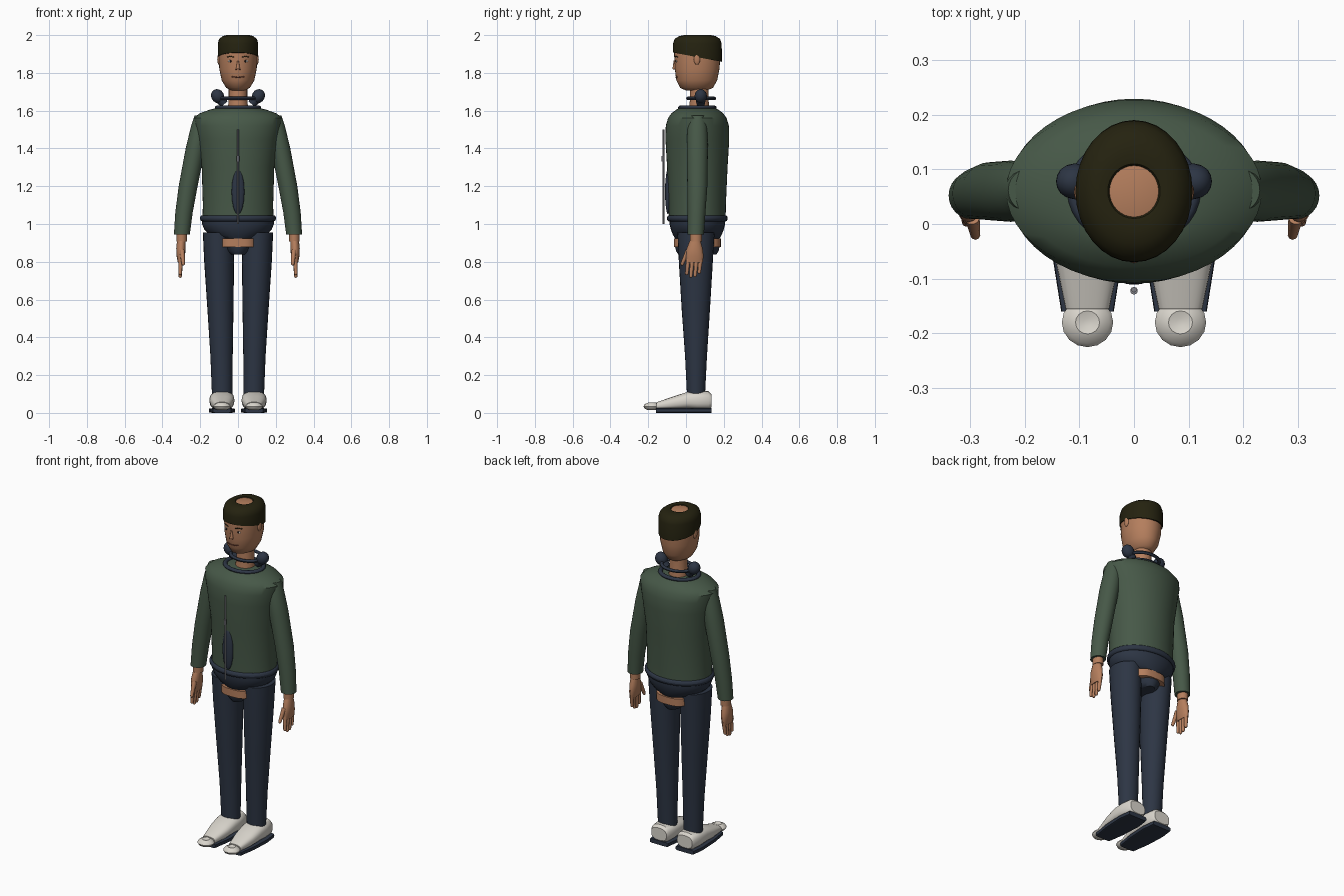
import bpy, bmesh, math
from mathutils import Vector

cube = bpy.data.objects.get("Cube")
if cube:
    bpy.data.objects.remove(cube)


def material(name, r, g, b):
    m = bpy.data.materials.new(name)
    m.use_nodes = True
    m.diffuse_color = (r, g, b, 1)
    m.node_tree.nodes["Principled BSDF"].inputs["Base Color"].default_value = (r, g, b, 1)
    return m


GREEN = material("sweater green", .062, .098, .064)
NAVY = material("trouser navy", .026, .036, .058)
SKIN = material("warm skin", .46, .21, .11)
HAIR = material("dark hair", .018, .016, .005)
WHITE = material("shoe white", .70, .67, .61)
METAL = material("zip grey", .22, .22, .24)
BLACK = material("eye black", .01, .008, .008)
LIP = material("lip brown", .16, .05, .03)


def finish(name, bm, mat, angle=40):
    bmesh.ops.recalc_face_normals(bm, faces=bm.faces)
    me = bpy.data.meshes.new(name)
    bm.to_mesh(me)
    bm.free()
    me.materials.append(mat)
    ob = bpy.data.objects.new(name, me)
    bpy.context.collection.objects.link(ob)
    bpy.ops.object.select_all(action='DESELECT')
    ob.select_set(True)
    bpy.context.view_layer.objects.active = ob
    bpy.ops.object.shade_smooth_by_angle(angle=math.radians(angle))
    return ob


def loft(name, rings, mat, n=32, power=2, axis='z', cap=True, shape=None):
    """Skin elliptical rings (x, y, z, r1, r2); rings lie across the given axis."""
    bm = bmesh.new()
    loops = []
    for x, y, z, a, b in rings:
        loop = []
        for i in range(n):
            t = math.tau * i / n
            c, s = math.cos(t), math.sin(t)
            u = a * math.copysign(abs(c) ** (2 / power), c)
            v = b * math.copysign(abs(s) ** (2 / power), s)
            co = (x + u, y + v, z) if axis == 'z' else (x + u, y, z + v)
            loop.append(bm.verts.new(shape(Vector(co)) if shape else co))
        loops.append(loop)
    for p, q in zip(loops, loops[1:]):
        for i in range(n):
            j = (i + 1) % n
            bm.faces.new((p[i], p[j], q[j], q[i]))
    if cap:
        bm.faces.new(loops[0])
        bm.faces.new(loops[-1])
    return finish(name, bm, mat)


def ball(name, centre, radii, mat, n=16, tilt=0):
    bm = bmesh.new()
    bmesh.ops.create_uvsphere(bm, u_segments=n, v_segments=max(6, n // 2), radius=1)
    ob = finish(name, bm, mat, 60)
    ob.location, ob.scale, ob.rotation_euler.y = centre, radii, tilt
    return ob


def rod(name, a, b, r1, r2, mat, n=10):
    a, b = Vector(a), Vector(b)
    bm = bmesh.new()
    bmesh.ops.create_cone(bm, cap_ends=True, segments=n, radius1=r1, radius2=r2, depth=(b - a).length)
    ob = finish(name, bm, mat)
    ob.location = (a + b) / 2
    ob.rotation_euler = (b - a).to_track_quat('Z', 'Y').to_euler()
    return ob


def band(name, y, z, rx, ry, tube, height, mat):
    """Closed elliptical ring with a round section."""
    profile = []
    for i in range(13):
        t = math.tau * i / 12
        c = tube * math.cos(t)
        profile.append((0, y, z + height * math.sin(t), rx + c, ry + c))
    return loft(name, profile, mat, cap=False)


# Torso, collar and hem
CY = .06
torso = [(1.03, .188, .15), (1.1, .186, .151), (1.3, .192, .16), (1.45, .215, .169), (1.52, .23, .167),
         (1.56, .234, .155), (1.585, .205, .138), (1.605, .15, .112), (1.615, .11, .093)]
loft("sweater_body", [(0, CY, z, a, b) for z, a, b in torso], GREEN, 48)
band("collar", CY, 1.615, .11, .09, .012, .012, NAVY)
band("hem", CY, 1.03, .19, .15, .011, .016, NAVY)

# Front zip and pouch
rod("zip", (0, -.12, 1.0), (0, -.12, 1.5), .005, .005, METAL)
rod("zip_pull", (0, -.122, 1.33), (0, -.122, 1.36), .007, .007, METAL)
ball("front_pouch", (0, -.095, 1.17), (.034, .016, .12), NAVY)

# Hips
hips = [(.92, .095, .115), (.94, .145, .128), (.97, .178, .14), (1.0, .19, .147), (1.03, .19, .147)]
loft("trouser_seat", [(0, CY, z, a, b) for z, a, b in hips], NAVY)
loft("bare_hips", [(0, CY, z, .104, .124) for z in (.878, .922)], SKIN, power=3)
loft("crotch", [(0, CY, .838, .045, .1), (0, CY, .855, .07, .112), (0, CY, .88, .085, .118)], NAVY)

# Neck and headphones
loft("neck", [(0, .07, 1.6, .055, .055), (0, .07, 1.66, .049, .049), (0, .07, 1.74, .049, .05)], SKIN, 24)
band("headphone_band", .08, 1.665, .092, .07, .009, .009, NAVY)

# Head
head = [(1.707, .055, .035, .055), (1.72, .056, .062, .086), (1.76, .057, .086, .108), (1.82, .059, .099, .118),
        (1.9, .06, .103, .123), (1.95, .06, .1, .12), (1.98, .06, .075, .085), (1.994, .058, .045, .047)]
loft("head", [(0, y, z, a, b) for z, y, a, b in head], SKIN)


def face_y(x, z):
    for (z0, y0, a0, b0), (z1, y1, a1, b1) in zip(head, head[1:]):
        if z0 <= z <= z1:
            t = (z - z0) / (z1 - z0)
            a, b = a0 + (a1 - a0) * t, b0 + (b1 - b0) * t
            return y0 + (y1 - y0) * t - b * math.sqrt(1 - (x / a) ** 2)


def tilt_hairline(co):
    if co.z < 1.92:
        co.z = 1.908 - (co.y + .07) * .19
    return co


cap = [(1.9, .1, .12), (1.9, .107, .13), (1.955, .107, .129), (1.98, .1, .12),
       (1.995, .08, .096), (2.0, .062, .07), (1.998, .048, .05), (1.985, .038, .041)]
loft("hair", [(0, CY, z, a, b) for z, a, b in cap], HAIR, cap=False, shape=tilt_hairline)

# Nose and mouth
rod("nose", (0, face_y(0, 1.865), 1.865), (0, face_y(0, 1.82) - .002, 1.82), .004, .011, SKIN)
for i in range(-3, 4):
    x = i * .01
    z = 1.776 + abs(i) * .001
    ball("mouth", (x, face_y(x, z), z), (.007, .003, .0035), LIP, 8)

for s, side in ((1, "left"), (-1, "right")):
    # Face details and ears
    x = s * .04
    ball(side + "_eye_white", (x, face_y(x, 1.862), 1.862), (.014, .003, .006), WHITE, 12)
    ball(side + "_iris", (x, face_y(x, 1.862) - .002, 1.862), (.006, .003, .006), BLACK, 12)
    for k in range(4):
        x = s * (.026 + k * .009)
        z = 1.884 + .002 * (k in (1, 2))
        ball(side + "_brow", (x, face_y(x, z), z), (.007, .003, .003), HAIR, 8)
    x = s * .009
    ball(side + "_nostril", (x, face_y(x, 1.818) - .006, 1.818), (.004, .003, .003), LIP, 8)
    ball(side + "_ear", (s * .101, .058, 1.872), (.009, .017, .029), SKIN)

    # Headphone cup and pad
    ball(side + "_ear_cup", (s * .108, .078, 1.677), (.034, .033, .038), NAVY, 16, s * .5)
    rod(side + "_ear_pad", (s * .09, .078, 1.655), (s * .072, .078, 1.635), .026, .022, NAVY, 16)

    # Sleeve
    sleeve = [(.19, .062, 1.575, .04, .04), (.2, .06, 1.52, .048, .052), (.225, .06, 1.4, .052, .056),
              (.264, .06, 1.2, .05, .053), (.286, .056, 1.06, .046, .047), (.297, .052, .945, .042, .043)]
    loft(side + "_sleeve", [(s * x, y, z, a, b) for x, y, z, a, b in sleeve], GREEN, 24)

    # Wrist, palm, fingers and thumb
    loft(side + "_wrist", [(s * .298, .052, z, .028, .032) for z in (.908, .95)], SKIN, 16)
    palm = [(.3, .048, .91, .023, .029), (.302, .046, .87, .025, .042),
            (.303, .046, .83, .022, .047), (.304, .045, .795, .014, .043)]
    loft(side + "_palm", [(s * x, y, z, a, b) for x, y, z, a, b in palm], SKIN, 16)
    for k in range(4):
        y = .012 + k * .022
        drop = (.738, .724, .728, .745)[k]
        tip = (s * .306, y - .008, drop)
        rod(side + "_finger", (s * .303, y, .815), tip, .012, .009, SKIN)
        ball(side + "_fingertip", tip, (.009, .009, .009), SKIN, 8)
    rod(side + "_thumb", (s * .296, .012, .86), (s * .29, -.02, .79), .014, .009, SKIN)
    ball(side + "_thumb_tip", (s * .29, -.02, .79), (.009, .009, .011), SKIN, 8)

    # Trouser leg
    leg = [(.084, .053, .1, .054, .048), (.087, .053, .3, .059, .058), (.093, .052, .55, .069, .075),
           (.1, .052, .8, .079, .09), (.105, .053, .955, .081, .098)]
    loft(side + "_trouser_leg", [(s * x, y, z, a, b) for x, y, z, a, b in leg], NAVY, 24)

    # Shoe upper, toe cap and sole
    cx = s * .085
    shoe = [(.134, .064, .05, .036), (.12, .065, .058, .05), (.06, .066, .066, .05), (.01, .066, .066, .046),
            (-.06, .053, .06, .036), (-.155, .037, .04, .02)]
    loft(side + "_shoe", [(cx, y, z, a, b) for y, z, a, b in shoe], WHITE, 24, 2.6, 'y')
    toe = [(.016, .025), (.022, .04), (.034, .047), (.046, .04), (.054, .022), (.05, .008)]
    loft(side + "_toe_cap", [(cx, -.18, z, r, r * .96) for z, r in toe], WHITE, 16)
    sole = [(.134, .06), (.06, .07), (-.06, .064), (-.16, .048)]
    loft(side + "_sole", [(cx, y, .0125, a, .0125) for y, a in sole], NAVY, 16, 6, 'y')
